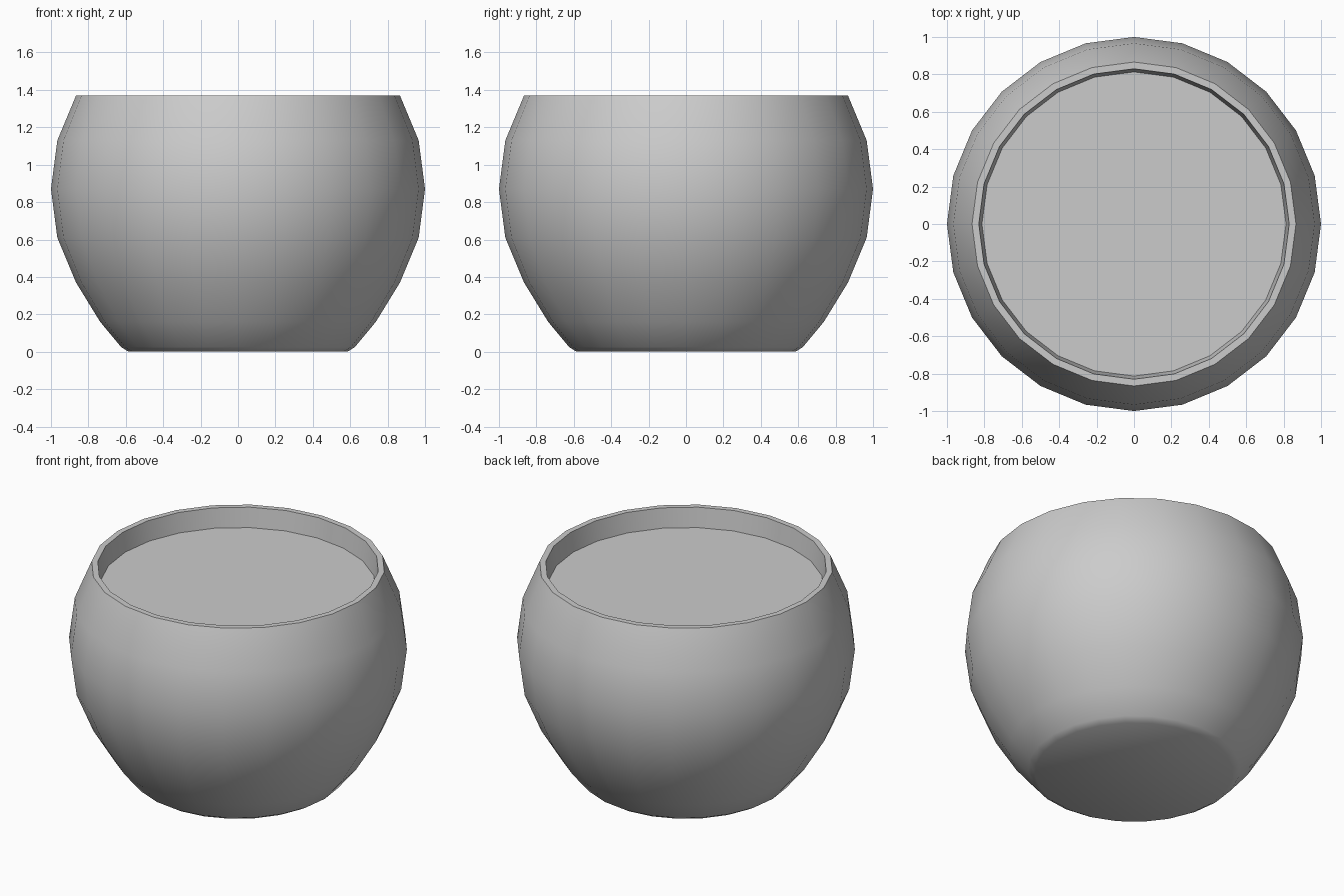
import bpy
import bmesh
import math

SIDES = 24

default_cube = bpy.data.objects.get("Cube")
if default_cube:
    bpy.data.objects.remove(default_cube, do_unlink=True)

# Plain grey clay
clay = bpy.data.materials.new("grey clay")
clay.use_nodes = True
grey = (0.6, 0.6, 0.6, 1)
clay.diffuse_color = grey
clay.node_tree.nodes["Principled BSDF"].inputs["Base Color"].default_value = grey


def turned(name, profile, cap_start=False):
    """Revolve (radius, height) points around z."""
    bm = bmesh.new()
    rings = []
    for r, z in profile:
        rings.append([bm.verts.new((r * math.cos(a), r * math.sin(a), z))
                      for a in (math.tau * i / SIDES for i in range(SIDES))])
    for low, high in zip(rings, rings[1:]):
        for i in range(SIDES):
            j = (i + 1) % SIDES
            bm.faces.new((low[i], low[j], high[j], high[i]))
    if cap_start:
        bm.faces.new(reversed(rings[0]))
    mesh = bpy.data.meshes.new(name)
    bm.to_mesh(mesh)
    bm.free()
    mesh.materials.append(clay)
    obj = bpy.data.objects.new(name, mesh)
    bpy.context.collection.objects.link(obj)
    bpy.ops.object.select_all(action='DESELECT')
    obj.select_set(True)
    bpy.context.view_layer.objects.active = obj
    bpy.ops.object.shade_smooth_by_angle(angle=math.radians(40))
    return obj


# Rounded bowl with a flat lip and a short inner wall
turned("pot", [(0.585, 0), (0.625, 0.025), (0.737, 0.16), (0.866, 0.37),
               (0.966, 0.61), (1, 0.87), (0.966, 1.13), (0.866, 1.37),
               (0.83, 1.37), (0.813, 1.245)], cap_start=True)

# Flat soil disc closing the pot
bpy.ops.mesh.primitive_circle_add(vertices=SIDES, radius=0.813, fill_type='NGON',
                                  location=(0, 0, 1.245))
soil = bpy.context.object
soil.name = "soil"
soil.data.materials.append(clay)
